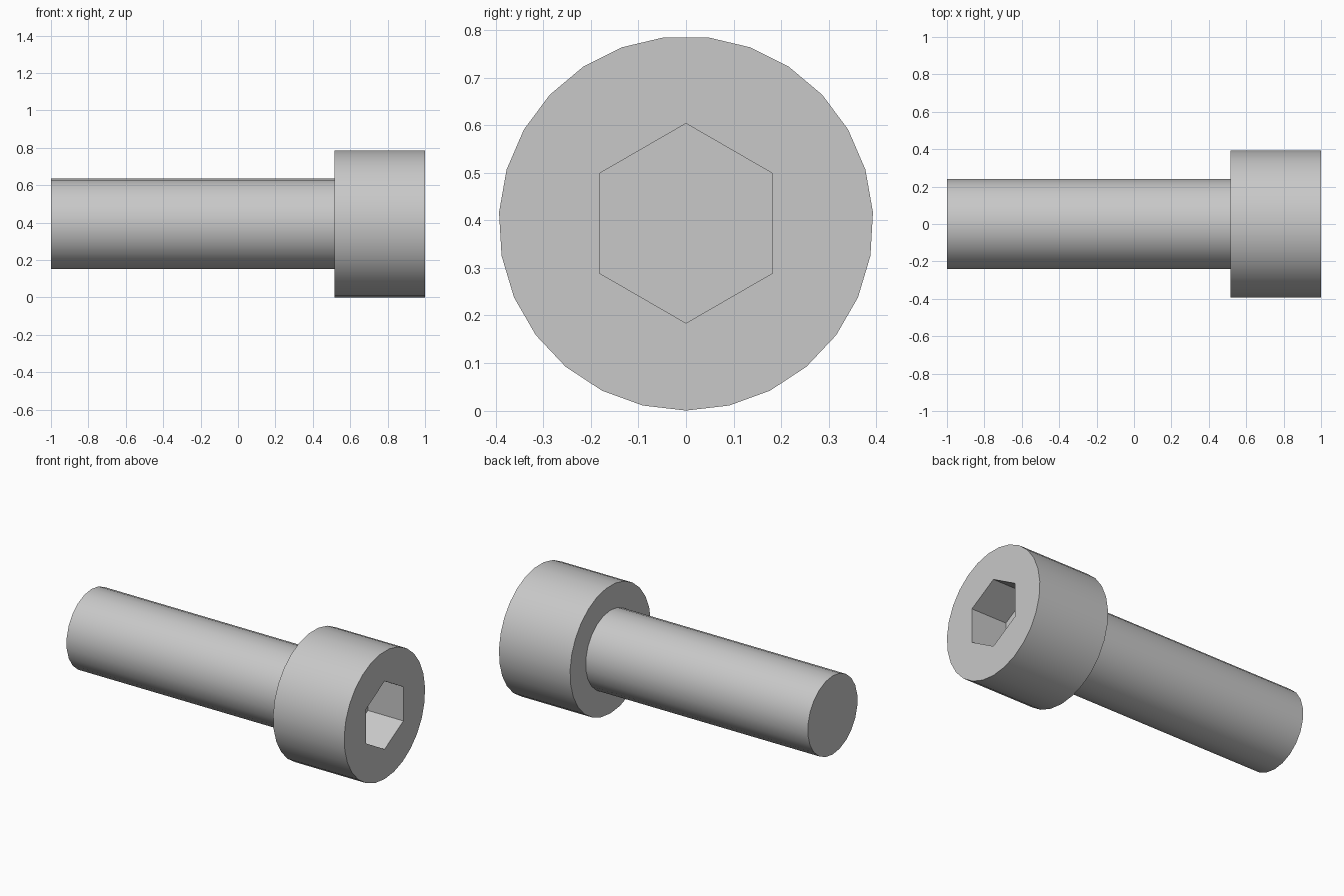
import bpy
import bmesh
from math import sin, cos, pi, radians

cube = bpy.data.objects.get("Cube")
if cube:
    bpy.data.objects.remove(cube, do_unlink=True)

HEAD_R, SHANK_R, SOCKET_R = 0.394, 0.2424, 0.21
HEAD_BACK, SOCKET_FLOOR = 0.515, 0.758
AXIS_Z = HEAD_R

steel = bpy.data.materials.new("grey steel")
steel.use_nodes = True
colour = (0.58, 0.58, 0.58, 1)
steel.diffuse_color = colour
steel.node_tree.nodes["Principled BSDF"].inputs["Base Color"].default_value = colour


def prism(name, radius, sides, x0, x1):
    """Solid prism along x with one corner pointing straight down."""
    bm = bmesh.new()
    ring = [bm.verts.new((x0, radius * sin(2 * pi * i / sides),
                          AXIS_Z - radius * cos(2 * pi * i / sides)))
            for i in range(sides)]
    base = bm.faces.new(ring)
    cap = bmesh.ops.extrude_face_region(bm, geom=[base], use_keep_orig=True)["geom"]
    moved = [g for g in cap if isinstance(g, bmesh.types.BMVert)]
    bmesh.ops.translate(bm, verts=moved, vec=(x1 - x0, 0, 0))
    bmesh.ops.recalc_face_normals(bm, faces=bm.faces[:])
    mesh = bpy.data.meshes.new(name)
    bm.to_mesh(mesh)
    bm.free()
    mesh.materials.append(steel)
    obj = bpy.data.objects.new(name, mesh)
    bpy.context.collection.objects.link(obj)
    return obj


# Cylindrical head and plain shank
head = prism("head", HEAD_R, 27, HEAD_BACK, 1)
shank = prism("shank", SHANK_R, 22, -1, HEAD_BACK + 0.05)

# Hexagonal drive socket cut into the end of the head
cutter = prism("socket_cutter", SOCKET_R, 6, SOCKET_FLOOR, 1.1)
cutter.hide_render = True
cut = head.modifiers.new("socket", "BOOLEAN")
cut.operation = "DIFFERENCE"
cut.solver = "EXACT"
cut.object = cutter
bpy.ops.object.select_all(action="DESELECT")
bpy.context.view_layer.objects.active = head
head.select_set(True)
bpy.ops.object.modifier_apply(modifier=cut.name)
bpy.data.objects.remove(cutter, do_unlink=True)

# Smooth round sides, sharp rims and socket corners
shank.select_set(True)
bpy.ops.object.shade_smooth_by_angle(angle=radians(30))
